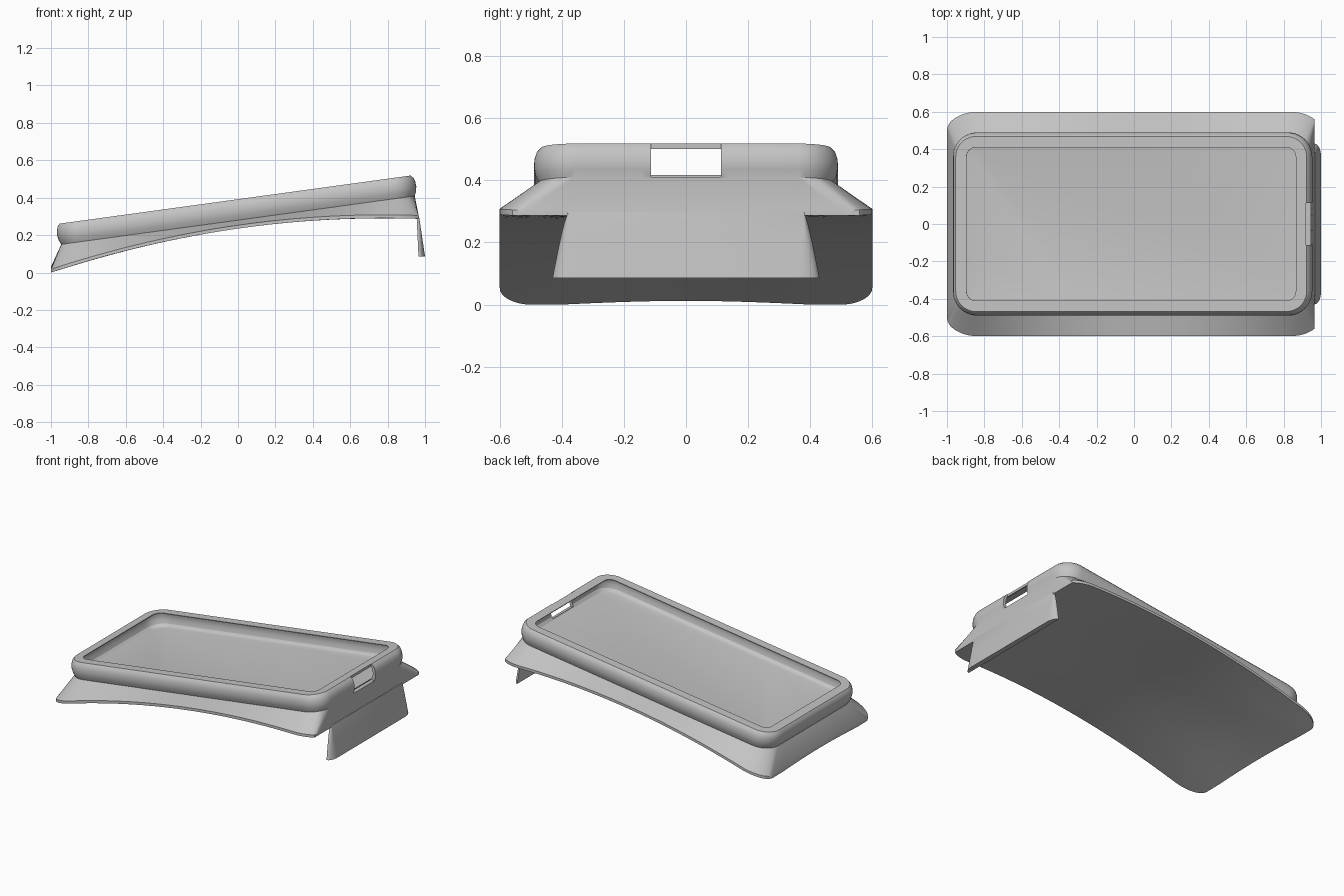
import bpy, bmesh, math
from mathutils import Vector

cube = bpy.data.objects.get("Cube")
if cube:
    bpy.data.objects.remove(cube, do_unlink=True)

grey = bpy.data.materials.new("light_grey")
grey.use_nodes = True
colour = (0.55, 0.55, 0.55, 1)
grey.diffuse_color = colour
grey.node_tree.nodes["Principled BSDF"].inputs["Base Color"].default_value = colour

SLOPE = 0.137            # tilt of the tray along x
CORNER, SIDE, END = 10, 24, 10   # segments per corner, long side, short side


def rounded_rect(hx, hy, rx, ry):
    """Counter-clockwise outline with evenly split sides."""
    pts = []
    corners = [(1, 1), (-1, 1), (-1, -1), (1, -1)]
    arcs = []
    for i, (sx, sy) in enumerate(corners):
        arc = []
        for k in range(CORNER + 1):
            a = math.pi / 2 * (i + k / CORNER)
            arc.append(Vector((sx * (hx - rx) + rx * math.cos(a),
                               sy * (hy - ry) + ry * math.sin(a))))
        arcs.append(arc)
    for i, arc in enumerate(arcs):
        pts += arc
        nxt = arcs[(i + 1) % 4][0]
        n = SIDE if i % 2 == 0 else END
        pts += [arc[-1].lerp(nxt, k / n) for k in range(1, n)]
    return pts


def underside(x, y):
    """Height of the curved bottom."""
    crown = 0.012 * math.cos(math.pi / 2 * min(1, abs(y) / 0.4)) * (1 - x) / 2
    return 0.235 + 0.143 * x - 0.092 * x * x + crown


def base_loop(scale, lift=0.0):
    loop = []
    for p in rounded_rect(1.0, 0.6, 0.17, 0.1):
        x, y = min(p.x, 0.966) * scale, p.y * scale
        loop.append((x, y, underside(x, y) + lift))
    return loop


def tray_loop(inset, h):
    r = max(0.05, 0.13 - inset)
    return [(p.x - SLOPE * h, p.y, 0.28 + SLOPE * p.x + h)
            for p in rounded_rect(0.96 - inset, 0.49 - inset, r, r)]


def make_object(name, loops):
    """Skin matching loops and cap both ends."""
    bm = bmesh.new()
    rings = [[bm.verts.new(p) for p in loop] for loop in loops]
    for a, b in zip(rings, rings[1:]):
        n = len(a)
        for i in range(n):
            j = (i + 1) % n
            bm.faces.new((a[i], a[j], b[j], b[i]))
    bm.faces.new(reversed(rings[0]))
    bm.faces.new(rings[-1])
    bmesh.ops.recalc_face_normals(bm, faces=bm.faces)
    mesh = bpy.data.meshes.new(name)
    bm.to_mesh(mesh)
    bm.free()
    mesh.materials.append(grey)
    obj = bpy.data.objects.new(name, mesh)
    bpy.context.collection.objects.link(obj)
    return obj


def activate(obj):
    bpy.ops.object.select_all(action='DESELECT')
    obj.select_set(True)
    bpy.context.view_layer.objects.active = obj


# Flared base, bulging outer wall, thin lip and hollow interior in one skin
outer_wall = [(0.015, 0), (0.004, 0.025), (0, 0.05), (0.002, 0.075),
              (0.009, 0.096), (0.022, 0.11)]
inner_wall = [(0.08, 0.11), (0.08, 0.105), (0.04, 0.104), (0.026, 0.092),
              (0.02, 0.07), (0.02, 0.045), (0.028, 0.02), (0.045, 0.005), (0.07, 0)]
loops = [base_loop(s) for s in (0.04, 0.2, 0.4, 0.6, 0.8, 1.0)]
loops.append(base_loop(1.0, 0.018))
loops += [tray_loop(*p) for p in outer_wall + inner_wall]
tray = make_object("tray_body", loops)

# Slot through the end wall
cutter = make_object("slot_cutter", [
    [(0.92, -0.112, z), (1.1, -0.112, z), (1.1, 0.112, z), (0.92, 0.112, z)]
    for z in (0.411, 0.7)])
cutter.hide_render = True
activate(tray)
cut = tray.modifiers.new("slot", 'BOOLEAN')
cut.operation = 'DIFFERENCE'
cut.solver = 'EXACT'
cut.object = cutter
bpy.ops.object.modifier_apply(modifier=cut.name)
bpy.data.objects.remove(cutter, do_unlink=True)


# Wedge-shaped tab hanging from the end, with rounded sides
def tab_loop(t):
    z = 0.3 - 0.215 * t
    inner = 0.955 + 0.01 * t
    outer = 0.968 + 0.032 * t
    half = 0.38 + 0.05 * t ** 0.8
    edge = []
    for k in range(7):
        a = math.pi / 2 * k / 6
        edge.append((inner + (outer - inner) * math.cos(a),
                     half - 0.07 * t * (1 - math.sin(a)), z))
    return edge + [(x, -y, z) for x, y, z in reversed(edge)]


tab = make_object("end_tab", [tab_loop(k / 6) for k in range(7)])

for obj in (tray, tab):
    activate(obj)
    bpy.ops.object.shade_smooth_by_angle(angle=math.radians(30))
